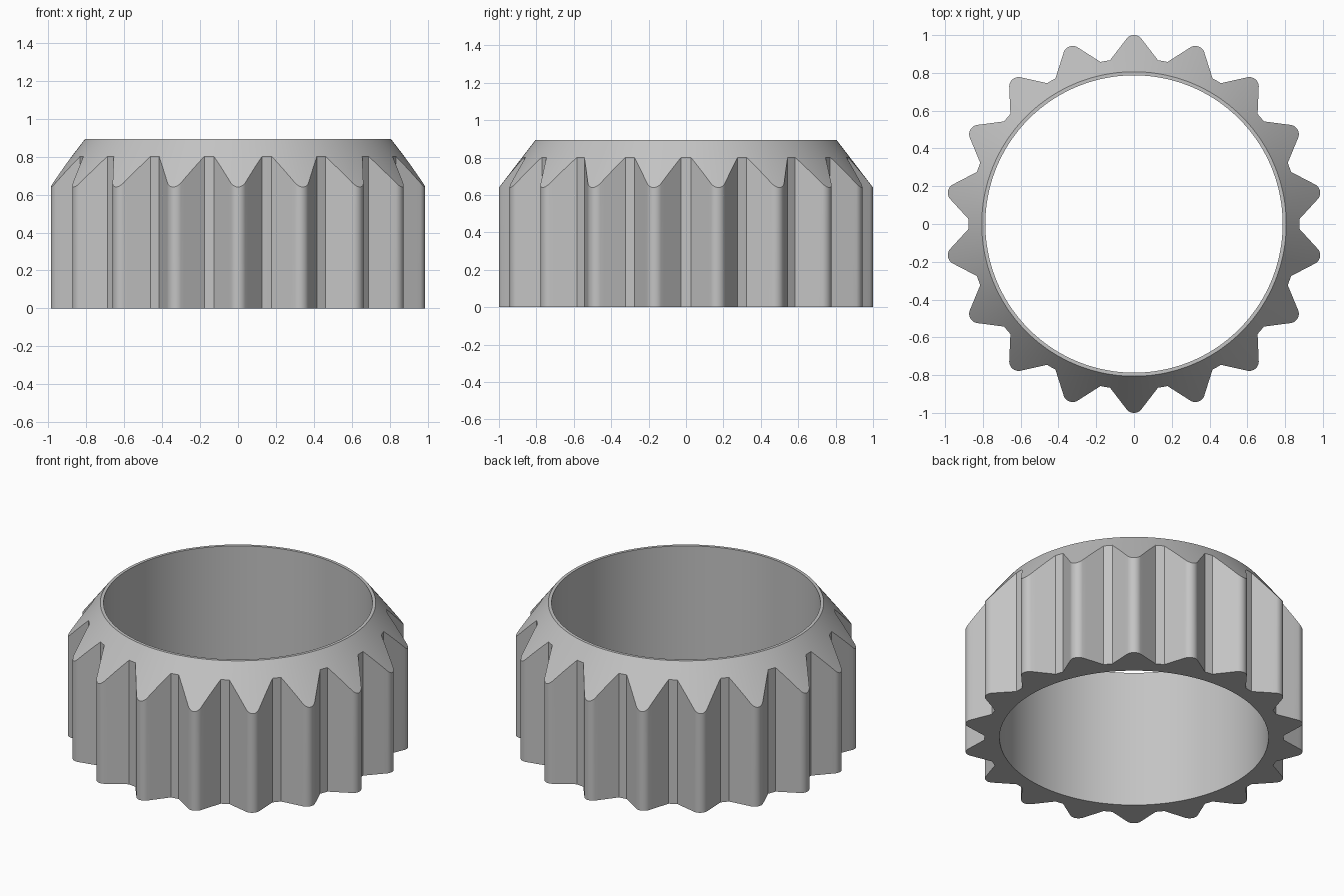
import bpy
import bmesh
from math import sin, cos, pi, radians, hypot, atan2

TEETH = 18
TIP_R, ROOT_R = 1.0, 0.876
RIM_R, BORE_R = 0.806, 0.787
HEIGHT, SHOULDER = 0.893, 0.64
ROUND = 0.05                      # radius of the tooth tip
TIP_SWEEP = radians(49)           # half sweep of the tip arc
ROOT_START = radians(8.33)        # where a flank meets the root

if "Cube" in bpy.data.objects:
    bpy.data.objects.remove(bpy.data.objects["Cube"], do_unlink=True)


def cone_height(r):
    """Height of the conical chamfer at radius r."""
    return HEIGHT - (r - RIM_R) * (HEIGHT - SHOULDER) / (TIP_R - RIM_R)


def half_tooth():
    """(radius, angle) pairs from the tip centre to the middle of the root."""
    pts = []
    for i in range(7):
        a = TIP_SWEEP * i / 6
        pts.append((ROUND * sin(a), TIP_R - ROUND + ROUND * cos(a)))
    x0, y0 = pts[-1]
    x1, y1 = ROOT_R * sin(ROOT_START), ROOT_R * cos(ROOT_START)
    for i in range(1, 7):
        t = i / 6
        pts.append((x0 + (x1 - x0) * t, y0 + (y1 - y0) * t))
    polar = [(hypot(x, y), atan2(x, y)) for x, y in pts]
    polar.append((ROOT_R, pi / TEETH))
    return polar


# Whole toothed outline
half = half_tooth()
tooth = [(r, -a) for r, a in reversed(half[1:])] + half[:-1]
outline = [(r, pi / 2 + a + k * 2 * pi / TEETH)
           for k in range(TEETH) for r, a in tooth]

# Loops that wrap around the ring section: base, chamfer edge, rim, bore
bm = bmesh.new()


def add_loop(section):
    loop = []
    for r, a in outline:
        radius, z = section(r)
        loop.append(bm.verts.new((radius * cos(a), radius * sin(a), z)))
    return loop


loops = [add_loop(s) for s in (
    lambda r: (r, 0),
    lambda r: (r, cone_height(r)),
    lambda r: (RIM_R, HEIGHT),
    lambda r: (BORE_R, HEIGHT),
    lambda r: (BORE_R, 0),
)]
count = len(outline)
for a, b in zip(loops, loops[1:] + loops[:1]):
    for i in range(count):
        j = (i + 1) % count
        bm.faces.new((a[i], a[j], b[j], b[i]))
bmesh.ops.recalc_face_normals(bm, faces=bm.faces)

mesh = bpy.data.meshes.new("toothed_ring")
bm.to_mesh(mesh)
bm.free()
ring = bpy.data.objects.new("toothed_ring", mesh)
bpy.context.collection.objects.link(ring)

# Plain grey material
grey = bpy.data.materials.new("plain grey")
grey.use_nodes = True
colour = (0.55, 0.55, 0.55, 1)
grey.diffuse_color = colour
for node in grey.node_tree.nodes:
    if node.type == "BSDF_PRINCIPLED":
        node.inputs["Base Color"].default_value = colour
mesh.materials.append(grey)

# Smooth curved walls, sharp machined edges
bpy.ops.object.select_all(action="DESELECT")
ring.select_set(True)
bpy.context.view_layer.objects.active = ring
bpy.ops.object.shade_smooth_by_angle(angle=radians(25))
